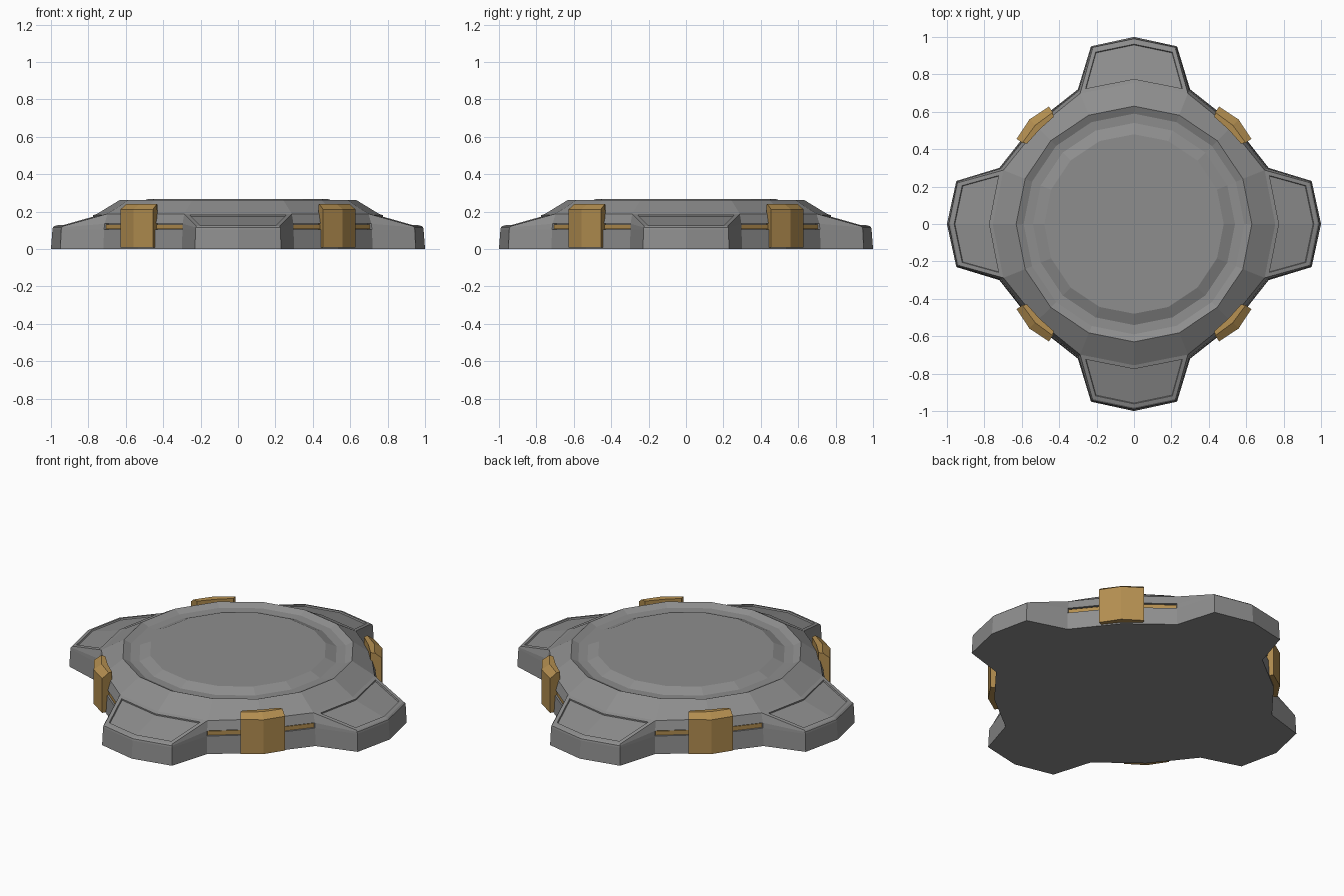
import bpy, bmesh
from mathutils import Matrix

if "Cube" in bpy.data.objects:
    bpy.data.objects.remove(bpy.data.objects["Cube"])

bronze = bpy.data.materials.new("bronze")
bronze.diffuse_color = (0.45, 0.27, 0.08, 1)
bronze.use_nodes = True
bronze.node_tree.nodes["Principled BSDF"].inputs["Base Color"].default_value = bronze.diffuse_color
dark_grey = bpy.data.materials.new("dark_grey")
dark_grey.diffuse_color = (0.27, 0.27, 0.27, 1)
dark_grey.use_nodes = True
dark_grey.node_tree.nodes["Principled BSDF"].inputs["Base Color"].default_value = dark_grey.diffuse_color


def finish(bm, name, mat):
    mesh = bpy.data.meshes.new(name)
    bm.to_mesh(mesh)
    bm.free()
    mesh.materials.append(mat)
    obj = bpy.data.objects.new(name, mesh)
    bpy.context.collection.objects.link(obj)
    return obj


def full_ring(half):
    """Mirror a half lobe across the diagonal, then repeat it four times."""
    quad = half + [(y, x, z) for x, y, z in half[-2:0:-1]]
    pts = []
    for _ in range(4):
        pts += quad
        quad = [(y, -x, z) for x, y, z in quad]
    return pts


def loft(bm, rings):
    """Skin between rings; coincident points are shared, so faces may collapse."""
    cache = {}

    def vert(p):
        key = tuple(round(c, 4) + 0.0 for c in p)
        if key not in cache:
            cache[key] = bm.verts.new(key)
        return cache[key]

    rows = [[vert(p) for p in r] for r in rings]
    for a, b in zip(rows, rows[1:]):
        for i in range(len(a)):
            j = (i + 1) % len(a)
            f = list(dict.fromkeys((a[i], a[j], b[j], b[i])))
            if len(f) > 2:
                bm.faces.new(f)
    for row in (rows[0], rows[-1]):
        bm.faces.new(list(dict.fromkeys(row)))
    bmesh.ops.recalc_face_normals(bm, faces=bm.faces)


def dish(r, z):
    side = (r * 0.3827, r * 0.9239, z)
    return [(0, r, z), side, side, side, (r * 0.7071, r * 0.7071, z)]


# Base body: each level lists lobe tip, lobe corner, lobe root, groove end, diagonal
low = [(0, 0.992, 0.105), (0.227, 0.945, 0.105), (0.297, 0.716, 0.105)]
mid = [(0, 0.99, 0.115), (0.226, 0.943, 0.115), (0.296, 0.713, 0.135)]
root = (0.288, 0.698, 0.188)
halves = [
    [(0, 1, 0), (0.23, 0.95, 0), (0.30, 0.72, 0), (0.30, 0.72, 0), (0.535, 0.535, 0)],
    low + [low[2], (0.53, 0.53, 0.105)],
    low + [(0.288, 0.693, 0.105), (0.508, 0.508, 0.105)],
    mid + [(0.288, 0.693, 0.135), (0.508, 0.508, 0.135)],
    mid + [mid[2], (0.527, 0.527, 0.135)],
    [(0, 0.982, 0.122), (0.222, 0.936, 0.122), root, root, (0.515, 0.515, 0.188)],
    [(0, 0.755, 0.187), root, root, root, (0.515, 0.515, 0.188)],
    dish(0.63, 0.263), dish(0.59, 0.244), dish(0.54, 0.242), dish(0.48, 0.268),
]
bm = bmesh.new()
loft(bm, [full_ring(h) for h in halves])

# Recessed panels on the lobes
bm.normal_update()
panels = [f for f in bm.faces
          if f.normal.z > 0.8 and 0.13 < f.calc_center_median().z < 0.18]
bmesh.ops.inset_region(bm, faces=panels, thickness=0.021, use_even_offset=True)
bmesh.ops.inset_region(bm, faces=panels, thickness=0.002, depth=-0.008,
                       use_even_offset=True)
finish(bm, "base_body", dark_grey)


def corner_parts(name, section):
    """Sweep a section (end x, end y, diagonal, z) round each diagonal corner."""
    for k in range(4):
        bm = bmesh.new()
        loft(bm, [[(x, y, z) for x, y, d, z in section],
                  [(d, d, z) for x, y, d, z in section],
                  [(y, x, z) for x, y, d, z in section]])
        bm.transform(Matrix.Rotation(k * 1.5707963, 4, 'Z'))
        finish(bm, f"{name}_{k + 1}", bronze)


# Bronze clamps over the corners
corner_parts("clamp", [(0.455, 0.628, 0.559, 0.008), (0.455, 0.628, 0.559, 0.212),
                       (0.434, 0.597, 0.528, 0.24), (0.43, 0.572, 0.505, 0.238),
                       (0.43, 0.572, 0.505, 0.008)])

# Bronze strips set in the grooves
corner_parts("groove_strip", [(0.294, 0.707, 0.522, 0.1055), (0.294, 0.707, 0.522, 0.13),
                              (0.28, 0.68, 0.5, 0.13), (0.28, 0.68, 0.5, 0.1055)])
